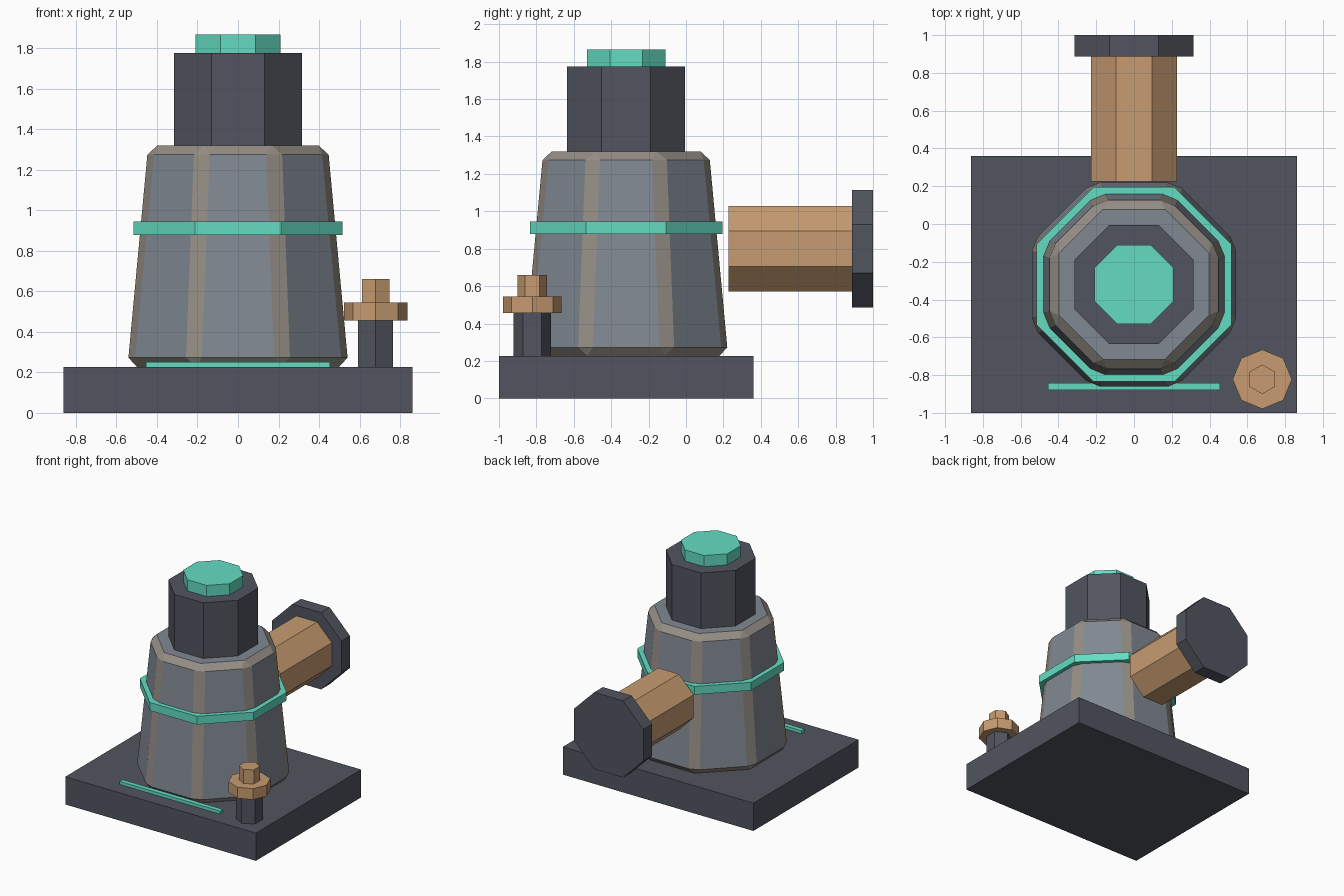
import bpy, math

if "Cube" in bpy.data.objects:
    bpy.data.objects.remove(bpy.data.objects["Cube"])

def material(name, r, g, b):
    m = bpy.data.materials.new(name)
    m.diffuse_color = (r, g, b, 1)
    m.use_nodes = True
    m.node_tree.nodes["Principled BSDF"].inputs["Base Color"].default_value = m.diffuse_color
    return m

DARK = material("dark_metal", 0.085, 0.09, 0.115)
STEEL = material("blue_steel", 0.215, 0.25, 0.29)
WORN = material("worn_edge", 0.30, 0.27, 0.235)
TEAL = material("teal", 0.125, 0.72, 0.54)
COPPER = material("copper", 0.57, 0.33, 0.165)

FLAT = math.pi / 8   # turns an octagon so a flat side faces forward
AXIS_Y = -0.32       # main body axis

def box(name, x, y, z, mat):
    """Box from (min, max) ranges."""
    r = (x, y, z)
    bpy.ops.mesh.primitive_cube_add(size=1, location=[(a + b) / 2 for a, b in r])
    o = bpy.context.object
    o.scale = [b - a for a, b in r]
    bpy.ops.object.transform_apply(location=False, rotation=False, scale=True)
    o.name = name
    o.data.materials.append(mat)
    return o

def prism(name, xy, z0, z1, r0, mat, sides=8, turn=0.0, r1=None):
    """Upright prism or frustum with corner radii r0 (bottom) and r1 (top)."""
    bpy.ops.mesh.primitive_cone_add(vertices=sides, radius1=r0, radius2=r0 if r1 is None else r1,
                                    depth=z1 - z0, location=(*xy, (z0 + z1) / 2),
                                    rotation=(0, 0, turn))
    o = bpy.context.object
    o.name = name
    o.data.materials.append(mat)
    return o

def octagon(name, z0, z1, a0, mat, a1=None):
    """Flat-fronted octagon on the main axis, sized by half-width across flats."""
    k = 1 / math.cos(FLAT)
    return prism(name, (0, AXIS_Y), z0, z1, a0 * k, mat, turn=FLAT,
                 r1=(a0 if a1 is None else a1) * k)

def side_octagon(name, y0, y1, half, mat, z=0.799):
    """Octagon lying along y for the side outlet."""
    o = octagon(name, 0, y1 - y0, half, mat)
    o.location = (0, (y0 + y1) / 2, z)
    o.rotation_euler = (math.pi / 2, FLAT, 0)
    return o

# Base plate and front light strip
box("base_plate", (-0.862, 0.862), (-1.0, 0.36), (0, 0.227), DARK)
box("front_strip", (-0.455, 0.455), (-0.88, -0.842), (0.212, 0.252), TEAL)

# Tapered body with worn chamfered edges
body = octagon("tapered_body", 0.227, 1.32, 0.545, STEEL, 0.443)
body.data.materials.append(WORN)
bevel = body.modifiers.new("chamfer", 'BEVEL')
bevel.width = 0.046
bevel.segments = 1
bevel.limit_method = 'ANGLE'
bevel.angle_limit = math.radians(30)
bevel.material = 1

# Band, neck and top cap
octagon("body_band", 0.878, 0.945, 0.515, TEAL)
octagon("neck", 1.32, 1.775, 0.315, DARK)
octagon("top_cap", 1.775, 1.866, 0.21, TEAL)

# Rear outlet pipe and flange
side_octagon("outlet_pipe", 0.226, 0.888, 0.228, COPPER)
side_octagon("outlet_flange", 0.888, 1.0, 0.314, DARK)

# Small valve at the front right corner
valve = (0.679, -0.822)
prism("valve_stem", valve, 0.227, 0.455, 0.1, DARK, sides=6)
prism("valve_wheel", valve, 0.455, 0.545, 0.157, COPPER)
prism("valve_knob", valve, 0.545, 0.66, 0.078, COPPER, sides=6)
